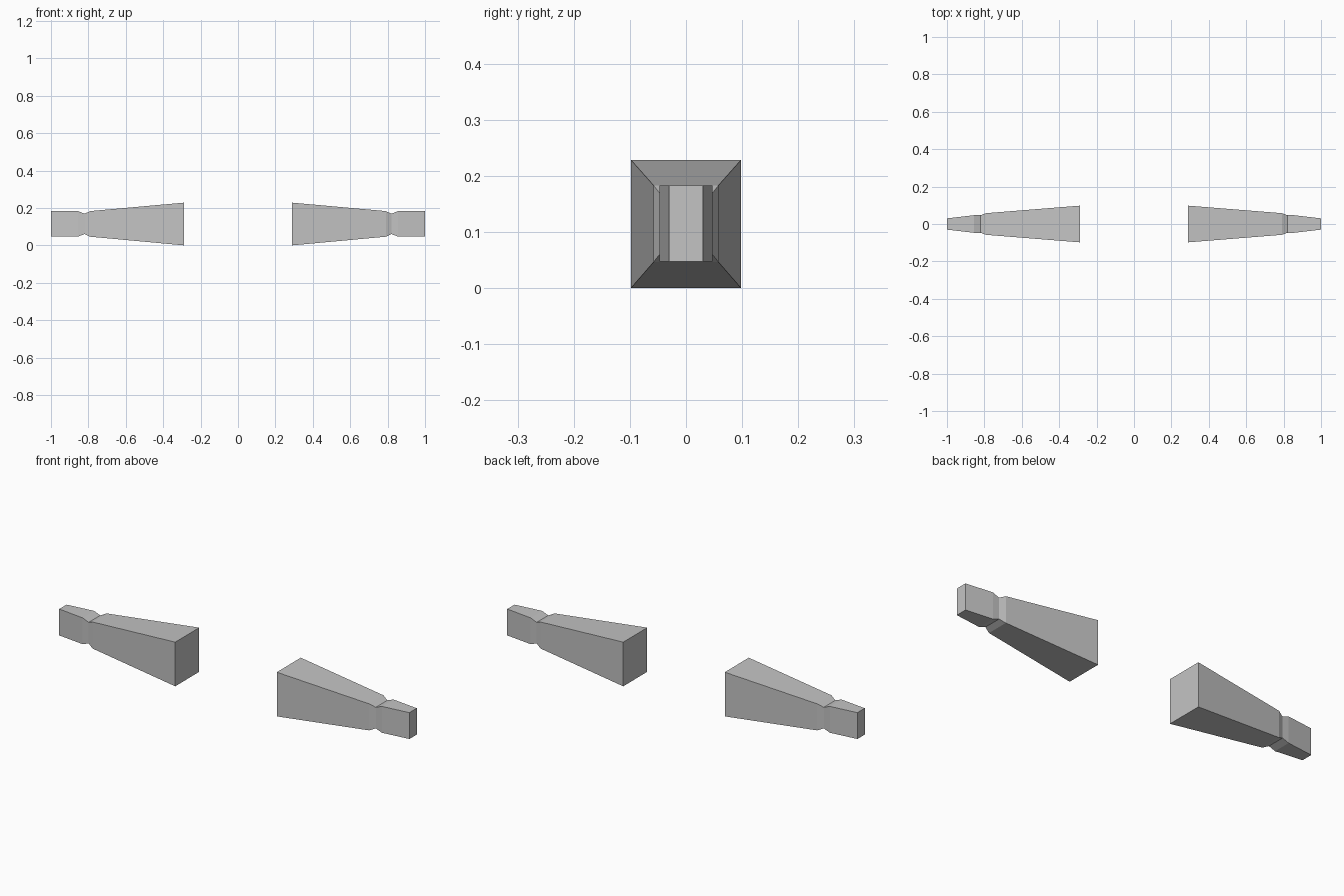
import bpy
import bmesh

if "Cube" in bpy.data.objects:
    bpy.data.objects.remove(bpy.data.objects["Cube"])

grey = bpy.data.materials.new("plain grey")
grey.diffuse_color = (0.55, 0.55, 0.55, 1)
grey.use_nodes = True
grey.node_tree.nodes["Principled BSDF"].inputs["Base Color"].default_value = grey.diffuse_color

# Cross-sections along the arm: x, half width, bottom z, top z
SECTIONS = [
    (0.29, 0.098, 0.000, 0.228),   # shoulder end
    (0.79, 0.058, 0.046, 0.183),   # cuff
    (0.82, 0.047, 0.060, 0.169),   # narrow wrist
    (0.855, 0.047, 0.047, 0.183),  # start of hand
    (1.00, 0.030, 0.047, 0.183),   # tip of hand
]


def make_arm(name, side):
    """Loft rectangular sections into a closed, flat-faced arm."""
    bm = bmesh.new()
    rings = []
    for x, w, lo, hi in SECTIONS:
        corners = [(-w, lo), (w, lo), (w, hi), (-w, hi)]
        rings.append([bm.verts.new((side * x, y, z)) for y, z in corners])
    for a, b in zip(rings, rings[1:]):
        for i in range(4):
            j = (i + 1) % 4
            bm.faces.new((a[i], a[j], b[j], b[i]))
    # Flat end caps
    bm.faces.new(rings[0])
    bm.faces.new(rings[-1])
    bmesh.ops.recalc_face_normals(bm, faces=bm.faces)
    mesh = bpy.data.meshes.new(name)
    bm.to_mesh(mesh)
    bm.free()
    mesh.materials.append(grey)
    bpy.context.collection.objects.link(bpy.data.objects.new(name, mesh))


# Pair of arms, mirrored across x
make_arm("right_arm", 1)
make_arm("left_arm", -1)
